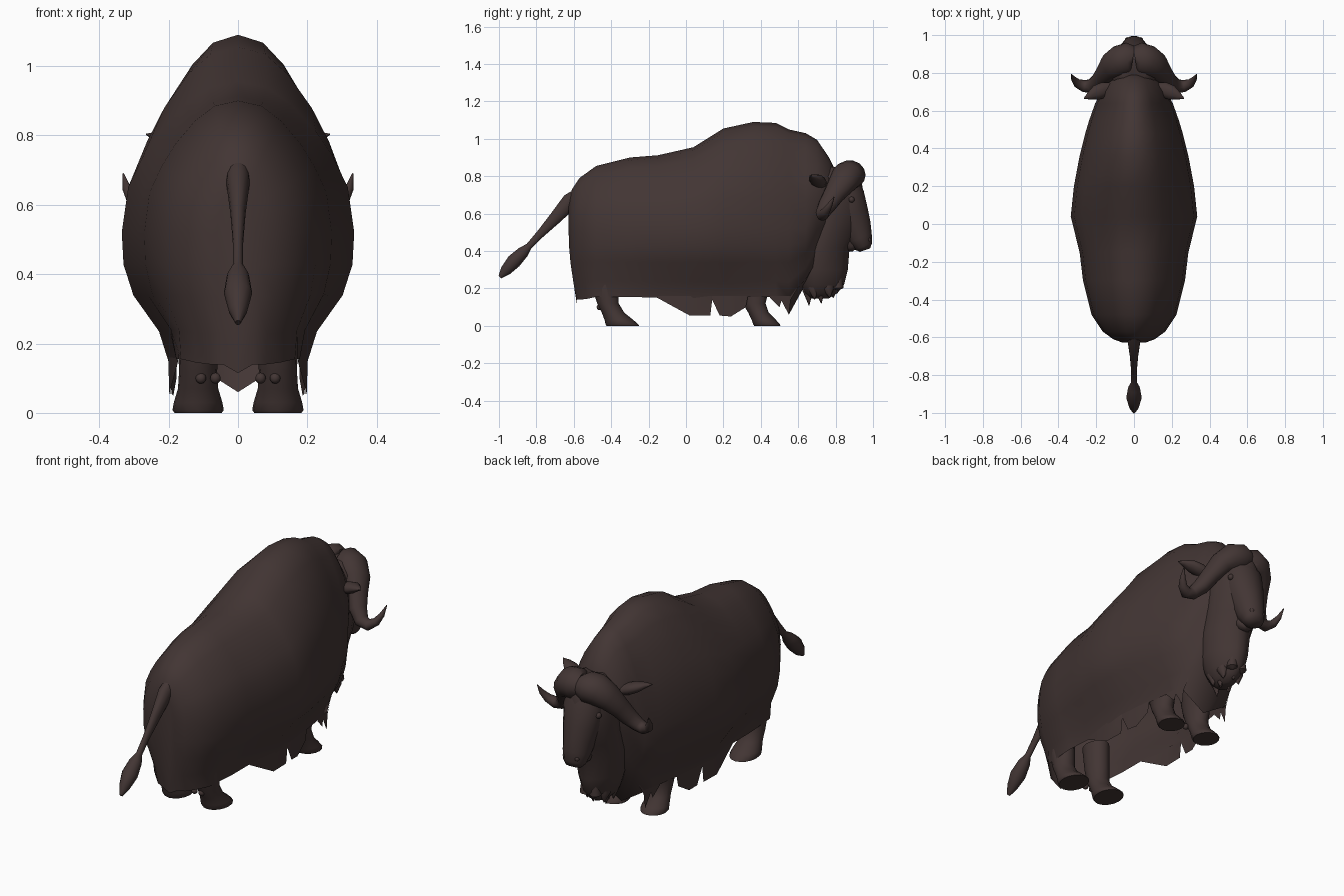
import bpy, bmesh, math
from mathutils import Vector

if "Cube" in bpy.data.objects:
    bpy.data.objects.remove(bpy.data.objects["Cube"], do_unlink=True)

COLOR = (0.055, 0.036, 0.034, 1)
fur = bpy.data.materials.new("dark_brown_fur")
fur.use_nodes = True
fur.diffuse_color = COLOR
fur.node_tree.nodes["Principled BSDF"].inputs["Base Color"].default_value = COLOR
fur.node_tree.nodes["Principled BSDF"].inputs["Roughness"].default_value = 0.9


def finish(name, bm, mirror=False, angle=50):
    bmesh.ops.recalc_face_normals(bm, faces=bm.faces)
    mesh = bpy.data.meshes.new(name)
    bm.to_mesh(mesh)
    bm.free()
    mesh.materials.append(fur)
    obj = bpy.data.objects.new(name, mesh)
    bpy.context.collection.objects.link(obj)
    if mirror:
        mod = obj.modifiers.new("mirror", "MIRROR")
        mod.use_mirror_merge = False
    bpy.ops.object.select_all(action="DESELECT")
    obj.select_set(True)
    bpy.context.view_layer.objects.active = obj
    bpy.ops.object.shade_smooth_by_angle(angle=math.radians(angle))
    return obj


def skin(name, rings, mirror=False, angle=50, opening=None):
    """Join closed rings of points into a capped skin, cut away at an opening."""
    bm = bmesh.new()
    loops = [[bm.verts.new(p) for p in ring] for ring in rings]
    n = len(loops[0])
    for a, b in zip(loops, loops[1:]):
        for i in range(n):
            j = (i + 1) % n
            bm.faces.new((a[i], a[j], b[j], b[i]))
    bm.faces.new(loops[0])
    bm.faces.new(loops[-1])
    if opening:
        cut = [v for v in bm.verts if opening(v.co)]
        bmesh.ops.delete(bm, geom=cut, context="VERTS")
    return finish(name, bm, mirror, angle)


def tube(name, path, ref, mirror=False, n=14):
    """Path entries: x, y, z, radius along ref, radius across ref."""
    pts = [Vector(p[:3]) for p in path]
    rings = []
    for i, p in enumerate(pts):
        t = (pts[min(i + 1, len(pts) - 1)] - pts[max(i - 1, 0)]).normalized()
        s = (ref - t * ref.dot(t)).normalized()
        u = t.cross(s)
        angles = [math.tau * k / n for k in range(n)]
        rings.append([p + s * path[i][3] * math.cos(a) + u * path[i][4] * math.sin(a)
                      for a in angles])
    return skin(name, rings, mirror, 60)


def stack(name, levels, cx=0, taper=0.0, mirror=False, n=16):
    """Horizontal rings: z, back y, front y, half width."""
    rings = []
    for z, y0, y1, w in levels:
        ring = []
        for k in range(n):
            a = math.tau * k / n
            c = math.cos(a)
            ring.append((cx + w * math.sin(a) * (1 - taper * c),
                         (y0 + y1) / 2 + (y1 - y0) / 2 * c, z))
        rings.append(ring)
    return skin(name, rings, mirror)


X, Y = Vector((1, 0, 0)), Vector((0, 1, 0))

# Shaggy body: y, top, half width, hem height
STATIONS = [
    (-.628, .66, .06, .14), (-.61, .73, .11, .14), (-.57, .79, .165, .145),
    (-.48, .855, .225, .155), (-.3, .9, .27, .155), (-.15, .912, .288, .15),
    (.04, .955, .335, .15), (.2, 1.055, .318, .15), (.36, 1.09, .288, .155),
    (.48, 1.085, .258, .155), (.55, 1.05, .237, .15), (.64, 1.03, .205, .25),
    (.7, .995, .17, .35), (.765, .9, .13, .45), (.795, .84, .08, .55)]
UPPER = [(0, 1), (.25, .96), (.455, .85), (.67, .67), (.825, .49), (.945, .3), (1, 0)]
LOWER = [(.985, .25), (.9, .49), (.68, .77), (.6, 1)]
rings = []
for y, top, w, hem in STATIONS:
    mid = .52 if y < .7 else (top + hem) / 2
    half = [(w * a, y, mid + (top - mid) * b) for a, b in UPPER]
    fuller = .13 if y < -.4 else .06 if y < -.2 else 0
    for a, b in LOWER:
        tuck = .045 * b * b if y < -.5 else 0
        half.append((w * (a + fuller * b * b), y + tuck, mid + (hem - mid) * b))
    yy = half[-1][1]
    half.append((0, yy, hem - (.09 if y == .55 else .025)))
    rings.append(half + [(-p[0], p[1], p[2]) for p in half[-2:0:-1]])
skin("body", rings, angle=60,
     opening=lambda p: abs(p.x) < .001 and p.z < .2 and -.57 < p.y < .5)


def width_at(y):
    for a, b in zip(STATIONS, STATIONS[1:]):
        if a[0] <= y <= b[0]:
            return a[2] + (b[2] - a[2]) * (y - a[0]) / (b[0] - a[0])
    return STATIONS[-1][2]


# Ragged skirt along the flanks
SKIRT = [[(-.15, .148), (.02, .055), (.13, .055), (.14, .14)],
         [(.14, .14), (.18, .055), (.24, .05), (.32, .1), (.33, .15)],
         [(.45, .15), (.5, .1), (.51, .135), (.55, .06), (.56, .14), (.59, .19)]]
bm = bmesh.new()
for tuft in SKIRT:
    low = [bm.verts.new((width_at(y) * .6, y, z)) for y, z in tuft]
    high = [bm.verts.new((width_at(y) * .61, y, max(.16, z + .01))) for y, z in tuft]
    for i in range(len(tuft) - 1):
        bm.faces.new((low[i], low[i + 1], high[i + 1], high[i]))
finish("skirt_tufts", bm, True)

# Legs with splayed hooves
LEG = [(.34, -.52, -.36, .06), (.2, -.5, -.36, .058), (.12, -.475, -.36, .055),
       (.07, -.45, -.33, .058), (.03, -.435, -.28, .07), (.008, -.43, -.255, .074),
       (0, -.425, -.25, .068)]
stack("rear_legs", LEG, .115, 0, True)
stack("front_legs", [(z, a + .79 - .1 * z, b + .755 + .25 * z, w * .95)
                     for z, a, b, w in LEG], .115, 0, True)
for label, yy in (("rear", -.462), ("front", .333)):
    bm = bmesh.new()
    for xx in (.065, .107):
        made = bmesh.ops.create_uvsphere(bm, u_segments=10, v_segments=6, radius=.016)
        bmesh.ops.translate(bm, verts=made["verts"], vec=(xx, yy, .1))
    finish(label + "_dew_claws", bm, True)

# Tail with its tuft
tube("tail", [(0, -.53, .735, .03, .03), (0, -.62, .665, .034, .046),
              (0, -.7, .575, .022, .034), (0, -.78, .49, .015, .022),
              (0, -.84, .425, .015, .018), (0, -.87, .395, .032, .032),
              (0, -.92, .345, .041, .04), (0, -.965, .295, .027, .03),
              (0, -.995, .26, .008, .01)], X)

# Head, cheeks and beard
stack("head_and_beard", [
    (.85, .74, .9, .06), (.8, .7, .935, .11), (.7, .68, .95, .13), (.6, .66, .95, .13),
    (.5, .64, .92, .125), (.42, .615, .875, .12), (.3, .6, .865, .11),
    (.22, .615, .845, .088), (.175, .635, .81, .06), (.145, .67, .76, .03)], 0, .25)
tube("muzzle", [(0, .84, .78, .09, .08), (0, .86, .7, .108, .095),
                (0, .88, .6, .096, .098), (0, .905, .53, .08, .088),
                (0, .93, .47, .07, .07), (0, .95, .425, .058, .05),
                (0, .957, .405, .04, .03)], X)
tube("lower_lip", [(0, .84, .47, .05, .05), (0, .885, .425, .045, .035),
                   (0, .9, .405, .025, .015)], X)

# Pointed locks at the bottom of the beard
for i, (xx, yy, tip) in enumerate([(0, .65, .11), (.05, .68, .14), (.03, .715, .12),
                                   (.05, .76, .15), (0, .78, .15), (.03, .81, .19)]):
    tube("beard_lock_%d" % i, [(xx * .7, yy, .3, .025, .025), (xx, yy, .2, .028, .032),
                               (xx, yy + .008, tip, .002, .002)], X, xx > 0, 8)

# Horns with a heavy boss, sweeping down and curling up
tube("horns", [(.006, .872, .808, .07, .06), (.03, .876, .808, .085, .078),
               (.075, .862, .8, .085, .078), (.12, .835, .765, .075, .062),
               (.155, .793, .705, .058, .048), (.186, .755, .645, .048, .042),
               (.225, .73, .602, .038, .034), (.265, .73, .59, .032, .028),
               (.3, .745, .61, .024, .021), (.32, .768, .645, .015, .013),
               (.331, .792, .69, .002, .002)], Y, True)

# Ears
tube("ears", [(.1, .725, .745, .025, .02), (.16, .71, .77, .042, .03),
              (.2, .695, .785, .04, .026), (.235, .678, .797, .022, .014),
              (.265, .665, .803, .002, .002)], Y, True, 10)

# Eyes and nostrils
for label, pos, r in (("eyes", (.098, .885, .675), .016), ("nostrils", (.035, .976, .46), .013)):
    bm = bmesh.new()
    bmesh.ops.create_uvsphere(bm, u_segments=12, v_segments=8, radius=r)
    bmesh.ops.translate(bm, verts=bm.verts, vec=pos)
    finish(label, bm, True)
